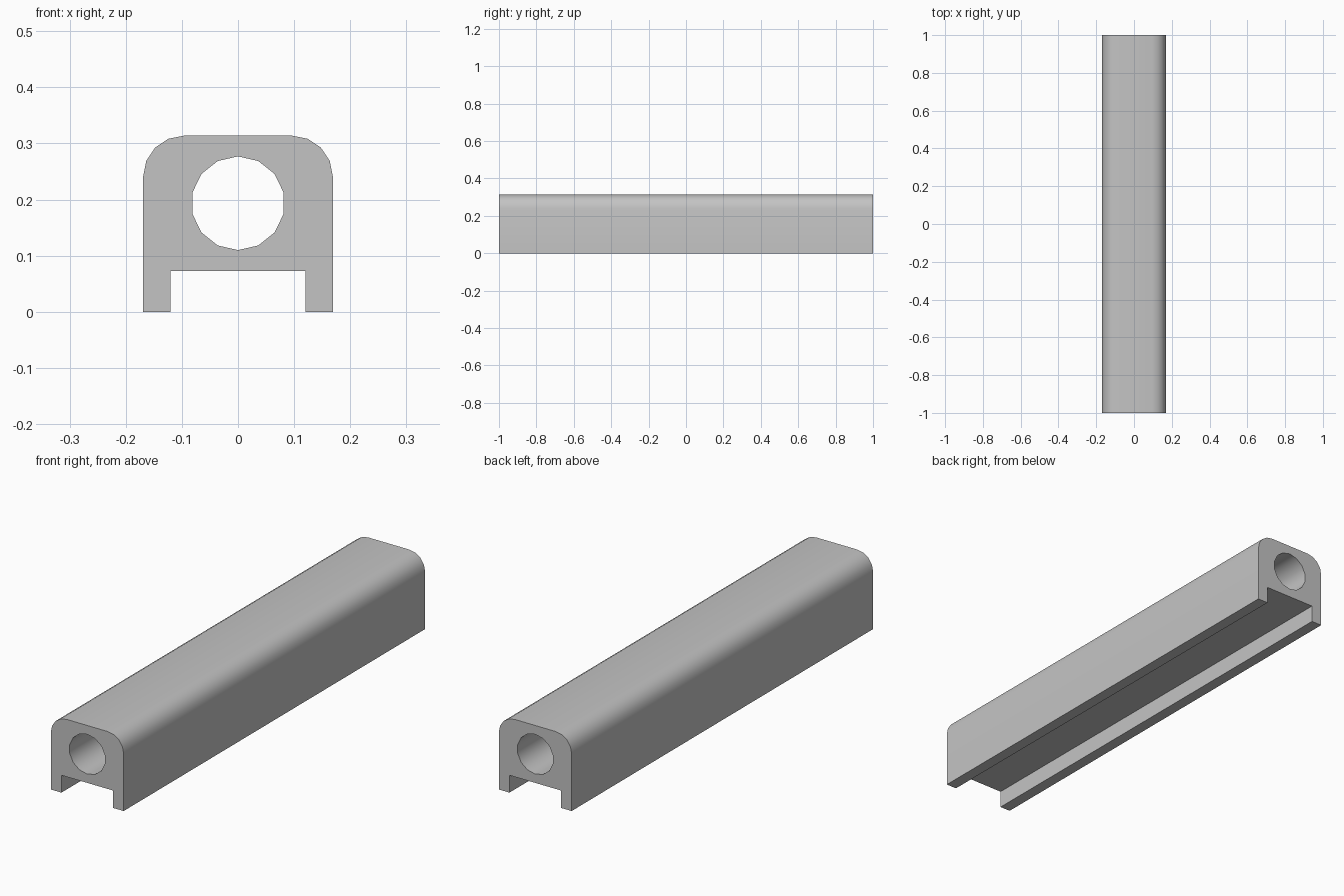
import bpy, bmesh
from math import sin, cos, pi, radians

cube = bpy.data.objects.get("Cube")
if cube:
    bpy.data.objects.remove(cube)

HALF_W, HEIGHT, HALF_LEN = 0.169, 0.314, 1.0
CORNER_R, CORNER_STEPS = 0.073, 4
SLOT_HALF_W, SLOT_H = 0.12, 0.073
BORE_R, BORE_Z, BORE_SIDES = 0.0835, 0.1935, 14

# Plain grey material
grey = bpy.data.materials.new("plain grey")
grey.use_nodes = True
colour = (0.55, 0.55, 0.55, 1)
grey.diffuse_color = colour
grey.node_tree.nodes["Principled BSDF"].inputs["Base Color"].default_value = colour

# Right half of the outline, from slot ceiling up to the rounded shoulder, then mirrored
half = [(SLOT_HALF_W, SLOT_H), (SLOT_HALF_W, 0), (HALF_W, 0)]
for i in range(CORNER_STEPS + 1):
    a = pi / 2 * i / CORNER_STEPS
    half.append((HALF_W - CORNER_R + CORNER_R * cos(a),
                 HEIGHT - CORNER_R + CORNER_R * sin(a)))
outline = half + [(-x, z) for x, z in reversed(half)]

# Round bore, with a vertex at its lowest point
bore = [(BORE_R * sin(2 * pi * i / BORE_SIDES), BORE_Z - BORE_R * cos(2 * pi * i / BORE_SIDES))
        for i in range(BORE_SIDES)]

# Walls along the length for both loops
bm = bmesh.new()
end_edges = {-1: [], 1: []}
for loop in (outline, bore):
    rings = {s: [bm.verts.new((x, s * HALF_LEN, z)) for x, z in loop] for s in (-1, 1)}
    n = len(loop)
    for i in range(n):
        j = (i + 1) % n
        bm.faces.new((rings[-1][i], rings[-1][j], rings[1][j], rings[1][i]))
        for s in (-1, 1):
            end_edges[s].append(bm.edges.get((rings[s][i], rings[s][j])))

# End faces around the bore
for s in (-1, 1):
    bmesh.ops.triangle_fill(bm, edges=end_edges[s], use_beauty=True, normal=(0, s, 0))
bmesh.ops.recalc_face_normals(bm, faces=bm.faces)

mesh = bpy.data.meshes.new("channel_bar")
bm.to_mesh(mesh)
bm.free()
mesh.materials.append(grey)
bar = bpy.data.objects.new("channel_bar", mesh)
bpy.context.collection.objects.link(bar)

# Smooth shoulders and bore, sharp edges elsewhere
bpy.ops.object.select_all(action='DESELECT')
bar.select_set(True)
bpy.context.view_layer.objects.active = bar
bpy.ops.object.shade_smooth_by_angle(angle=radians(35))
